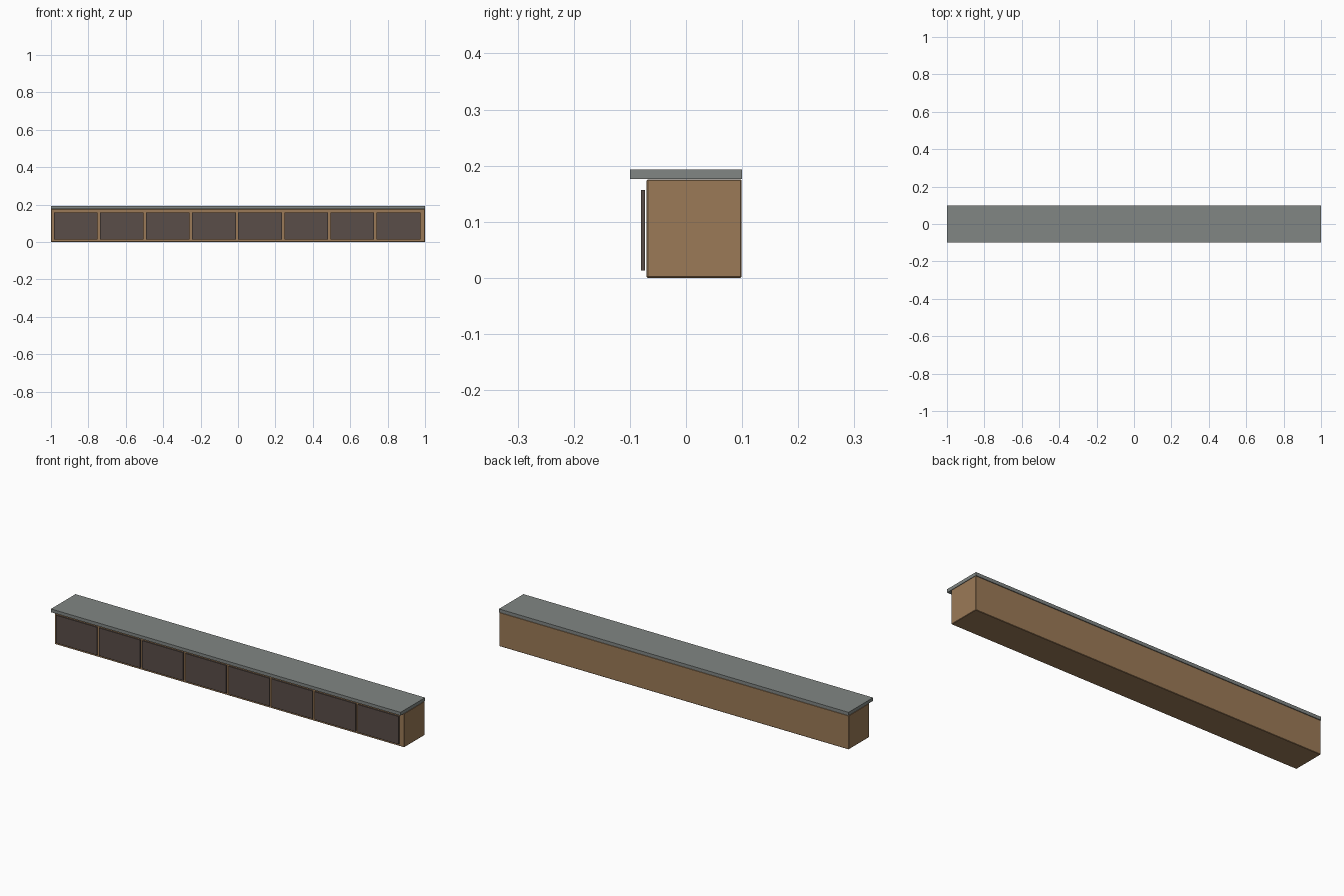
import bpy

if "Cube" in bpy.data.objects:
    bpy.data.objects.remove(bpy.data.objects["Cube"])


def material(name, color):
    m = bpy.data.materials.new(name)
    m.diffuse_color = (*color, 1)
    m.use_nodes = True
    m.node_tree.nodes["Principled BSDF"].inputs["Base Color"].default_value = m.diffuse_color
    return m


def box(name, lo, hi, mat, bevel=0):
    """Box between two opposite corners, with an optional small chamfer."""
    bpy.ops.mesh.primitive_cube_add(size=1)
    ob = bpy.context.object
    ob.name = name
    for v in ob.data.vertices:
        v.co = [(l + h) / 2 + c * (h - l) for l, h, c in zip(lo, hi, v.co)]
    ob.data.materials.append(mat)
    if bevel:
        mod = ob.modifiers.new("edge_chamfer", 'BEVEL')
        mod.width = bevel
        mod.segments = 1
    return ob


wood = material("wood", (0.33, 0.195, 0.095))
stone = material("stone", (0.22, 0.24, 0.23))
dark = material("dark_panel", (0.10, 0.075, 0.065))

# Long wooden body
box("counter_body", (-1, -0.07, 0.002), (1, 0.099, 0.1755), wood, 0.002)

# Worktop overhanging the front
box("worktop", (-1, -0.1, 0.176), (1, 0.1, 0.193), stone)

# Eight front panels, standing just proud of the body
for i in range(8):
    x = -0.985 + i * 0.2465
    box(f"front_panel_{i + 1}", (x, -0.08, 0.013), (x + 0.234, -0.0735, 0.157), dark)

# Rest the body exactly on the ground
bpy.data.objects["counter_body"].scale.z = 1.0
for v in bpy.data.objects["counter_body"].data.vertices:
    if v.co.z < 0.01:
        v.co.z = 0
